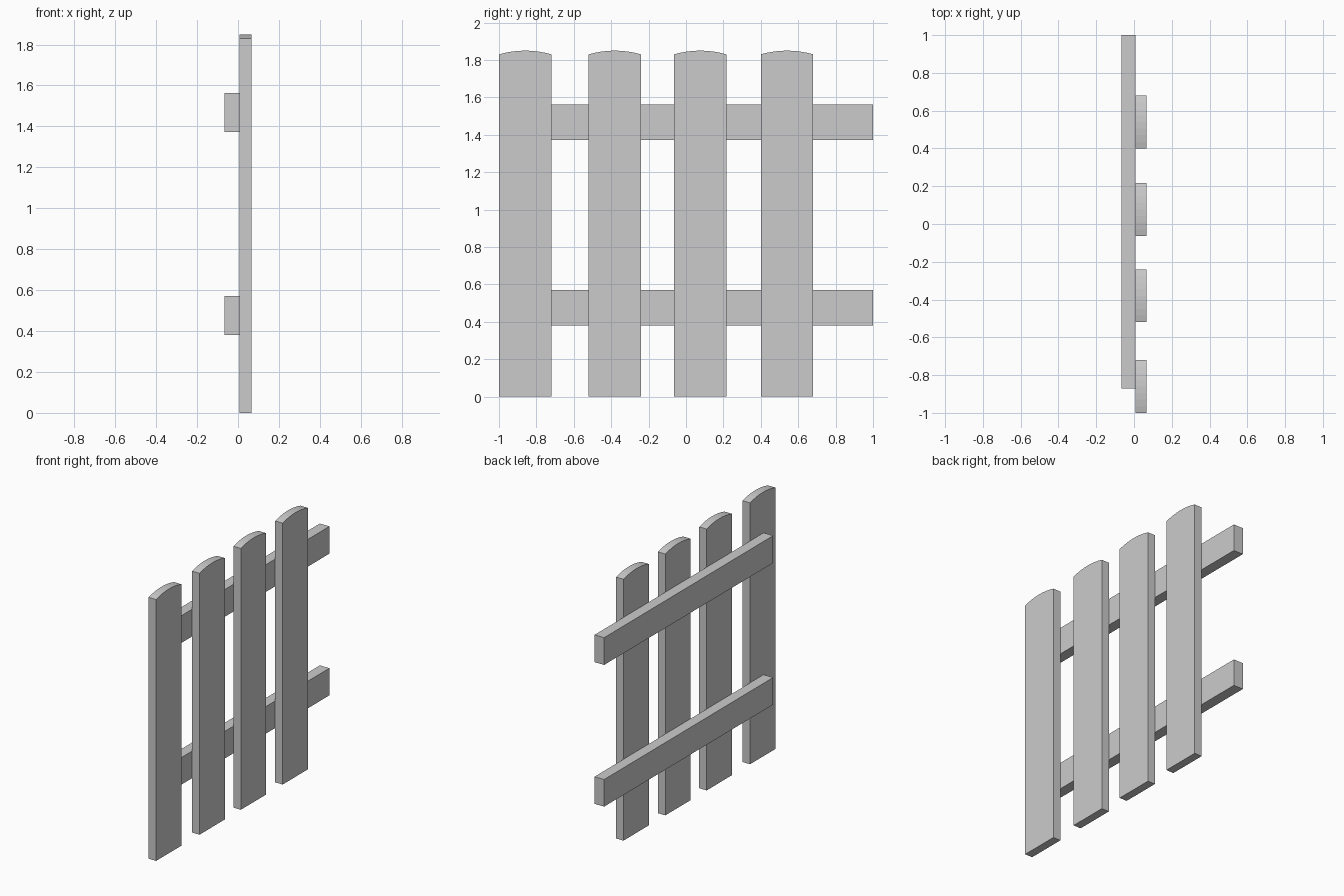
import bpy, bmesh

if "Cube" in bpy.data.objects:
    bpy.data.objects.remove(bpy.data.objects["Cube"])

SLAT_X = (0.008, 0.066)
RAIL_X = (-0.066, 0.008)


def extrude_profile(name, profile, x0, x1):
    """Extrude a closed (y, z) outline from x0 to x1."""
    bm = bmesh.new()
    face = bm.faces.new([bm.verts.new((x0, y, z)) for y, z in profile])
    new = bmesh.ops.extrude_face_region(bm, geom=[face])["geom"]
    verts = [v for v in new if isinstance(v, bmesh.types.BMVert)]
    bmesh.ops.translate(bm, verts=verts, vec=(x1 - x0, 0, 0))
    bmesh.ops.recalc_face_normals(bm, faces=bm.faces)
    mesh = bpy.data.meshes.new(name)
    bm.to_mesh(mesh)
    bm.free()
    obj = bpy.data.objects.new(name, mesh)
    bpy.context.collection.objects.link(obj)
    return obj


# Upright slats with a shallow arched top
WIDTH, SHOULDER, RISE, STEPS = 0.28, 1.83, 0.02, 8
for i, y0 in enumerate((-1.0, -0.52, -0.063, 0.40)):
    arch = []
    for k in range(STEPS + 1):
        t = 1 - 2 * k / STEPS
        arch.append((y0 + WIDTH * (t + 1) / 2, SHOULDER + RISE * (1 - t * t)))
    outline = [(y0, 0), (y0 + WIDTH, 0)] + arch
    extrude_profile(f"slat_{i + 1}", outline, *SLAT_X)

# Horizontal rails behind the slats
for name, z0, z1 in (("lower_rail", 0.38, 0.57), ("upper_rail", 1.372, 1.563)):
    outline = [(-0.87, z0), (1.0, z0), (1.0, z1), (-0.87, z1)]
    extrude_profile(name, outline, *RAIL_X)
